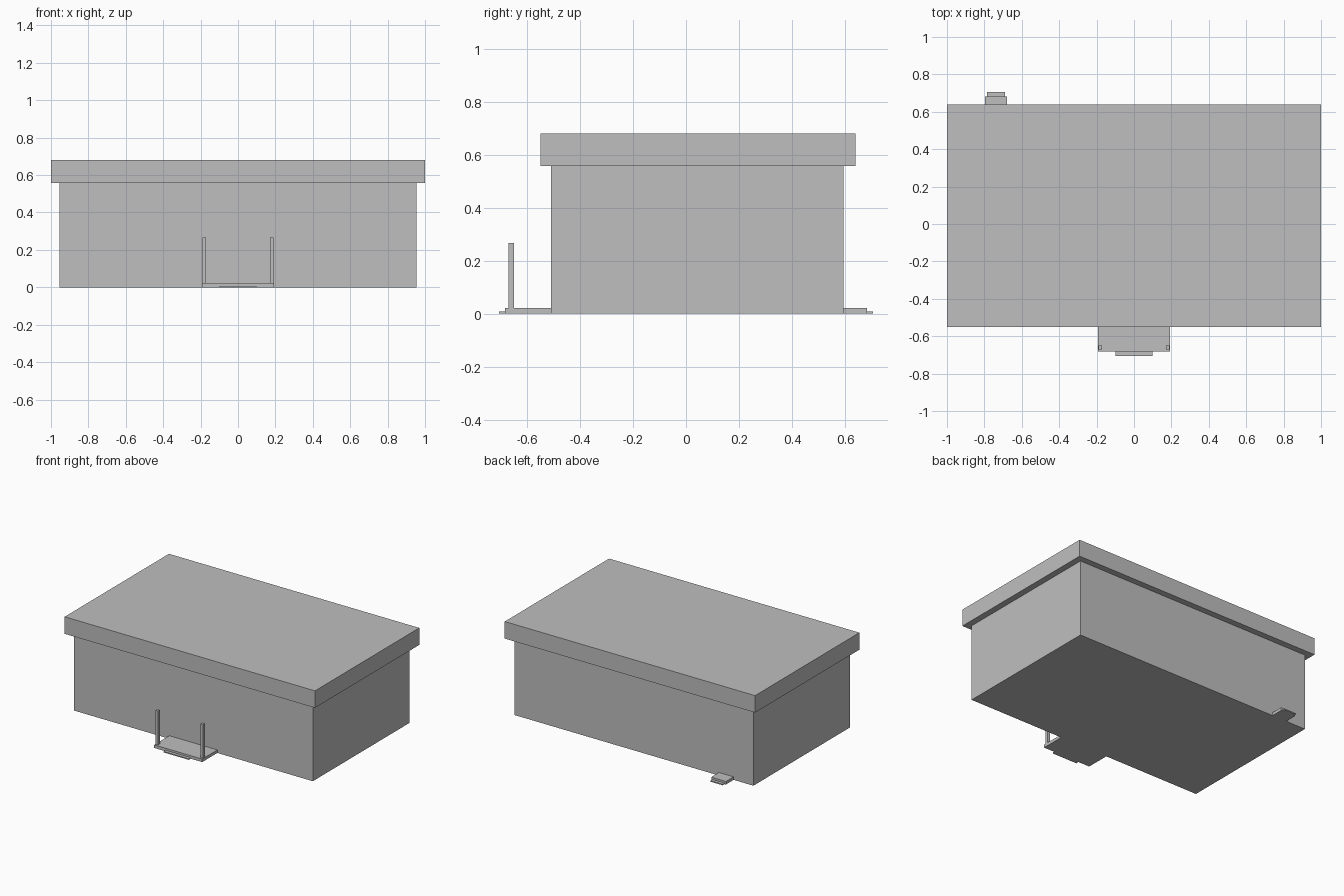
import bpy

cube = bpy.data.objects.get("Cube")
if cube:
    bpy.data.objects.remove(cube, do_unlink=True)

# Single flat colour
GREY = (0.52, 0.52, 0.52, 1)
grey = bpy.data.materials.new("light_grey")
grey.use_nodes = True
grey.diffuse_color = GREY
grey.node_tree.nodes["Principled BSDF"].inputs["Base Color"].default_value = GREY


def box(name, x, y, z):
    """Axis-aligned box given its (low, high) range on each axis."""
    spans = (x, y, z)
    bpy.ops.mesh.primitive_cube_add(size=1)
    obj = bpy.context.object
    obj.name = name
    obj.location = [(low + high) / 2 for low, high in spans]
    obj.scale = [high - low for low, high in spans]
    bpy.ops.object.transform_apply(location=True, rotation=False, scale=True)
    obj.data.materials.append(grey)
    return obj


# Building
FRONT, BACK, EAVES = -0.51, 0.595, 0.557
box("walls", (-0.955, 0.955), (FRONT, BACK), (0, EAVES))
box("flat_roof", (-1, 1), (-0.55, 0.64), (EAVES, 0.68))

# Front porch with a low step
box("porch_floor", (-0.192, 0.192), (-0.683, FRONT), (0, 0.022))
box("porch_step", (-0.1, 0.1), (-0.705, -0.683), (0, 0.008))

# Porch posts on both sides
for side, sign in (("left", 1), ("right", -1)):
    x = sorted((sign * 0.17, sign * 0.19))
    box(side + "_porch_post", x, (-0.67, -0.65), (0.022, 0.267))

# Back door stoop with a low step
box("back_stoop", (-0.797, -0.68), (BACK, 0.683), (0, 0.022))
box("back_step", (-0.787, -0.69), (0.683, 0.705), (0, 0.008))
